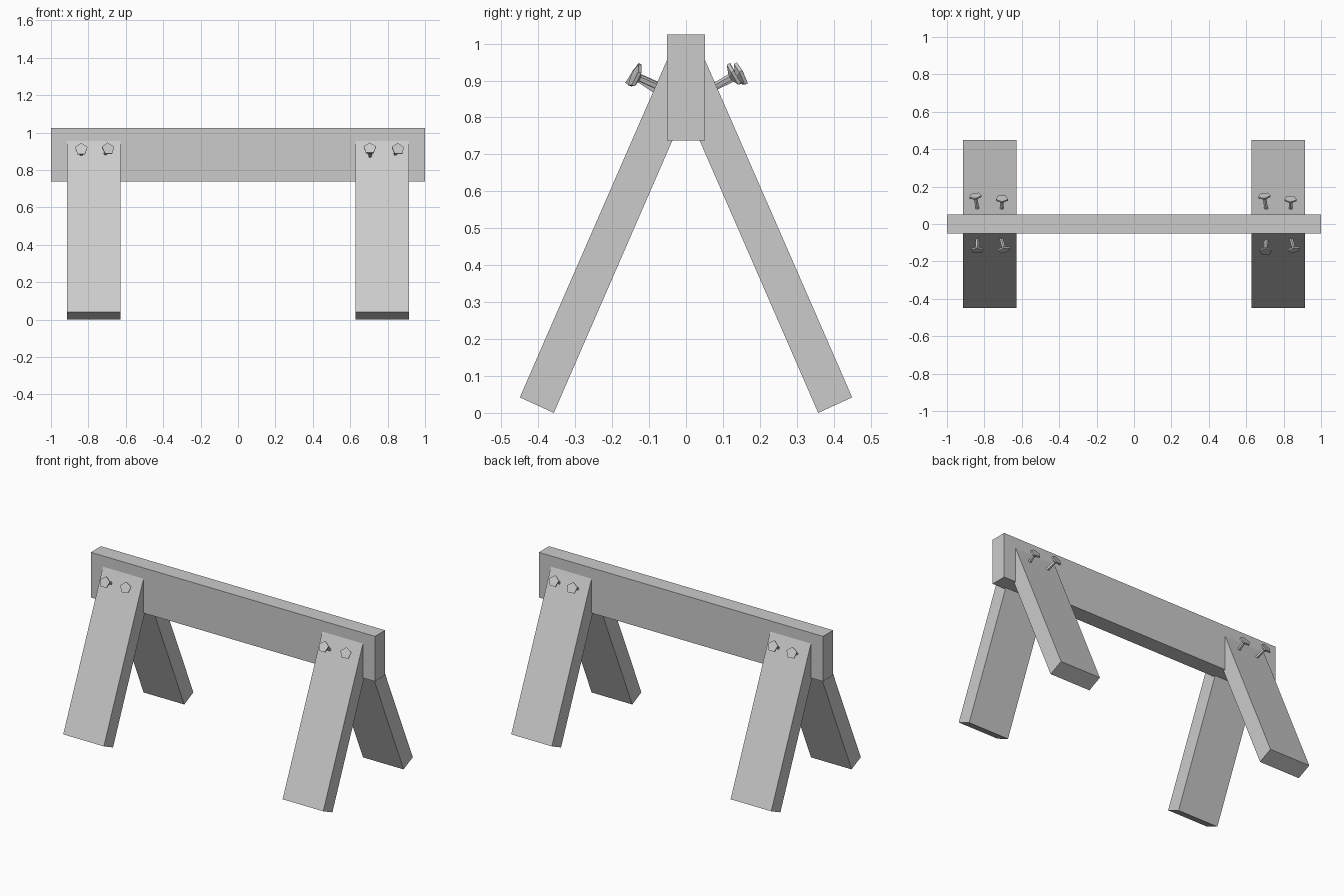
import bpy, bmesh, math
from mathutils import Vector

if "Cube" in bpy.data.objects:
    bpy.data.objects.remove(bpy.data.objects["Cube"])


def make_object(name, bm):
    bmesh.ops.recalc_face_normals(bm, faces=bm.faces)
    mesh = bpy.data.meshes.new(name)
    bm.to_mesh(mesh)
    bm.free()
    ob = bpy.data.objects.new(name, mesh)
    bpy.context.collection.objects.link(ob)
    return ob


def prism(name, profile, x0, x1):
    """Extrude a (y, z) profile along x."""
    bm = bmesh.new()
    face = bm.faces.new([bm.verts.new((x0, y, z)) for y, z in profile])
    ext = bmesh.ops.extrude_face_region(bm, geom=[face])
    moved = [v for v in ext["geom"] if isinstance(v, bmesh.types.BMVert)]
    bmesh.ops.translate(bm, verts=moved, vec=(x1 - x0, 0, 0))
    return make_object(name, bm)


def nail(name, base, head):
    """Five-sided nail: shaft buried in the wood, flared flat head."""
    base, head = Vector(base), Vector(head)
    axis = (head - base).normalized()
    up = (Vector((0, 0, 1)) - axis * axis.z).normalized()
    side = axis.cross(up)
    bm = bmesh.new()
    rings = []
    # (distance from head centre, radius)
    for d, r in ((-0.15, 0.010), (-0.012, 0.010), (-0.003, 0.034), (0.006, 0.035)):
        ring = []
        for i in range(5):
            a = math.tau * i / 5
            ring.append(bm.verts.new(head + axis * d + (up * math.cos(a) + side * math.sin(a)) * r))
        rings.append(ring)
    for lo, hi in zip(rings, rings[1:]):
        for i in range(5):
            j = (i + 1) % 5
            bm.faces.new((lo[i], lo[j], hi[j], hi[i]))
    bm.faces.new(rings[0])
    bm.faces.new(rings[-1])
    return make_object(name, bm)


# Top beam
prism("beam", [(-0.051, 0.738), (0.051, 0.738), (0.051, 1.025), (-0.051, 1.025)], -1, 1)

# Four splayed plank legs, upper ends sunk into the beam
leg = [(0.358, 0.0), (0.45, 0.042), (0.046, 0.968), (-0.046, 0.928)]
for end, s in (("front", -1), ("back", 1)):
    for side, cx in (("left", -0.772), ("right", 0.772)):
        prism(f"{end}_{side}_leg", [(y * s, z) for y, z in leg], cx - 0.143, cx + 0.143)

# Slightly crooked nails: base x, head x, head y, base z, head z
nails = {
    "front": (-1, [(-0.838, -0.838, 0.138, 0.885, 0.91), (-0.708, -0.695, 0.136, 0.89, 0.913),
                   (0.706, 0.705, 0.144, 0.875, 0.914), (0.842, 0.855, 0.136, 0.888, 0.911)]),
    "back": (1, [(-0.838, -0.848, 0.147, 0.885, 0.915), (-0.706, -0.706, 0.132, 0.887, 0.914),
                 (0.706, 0.697, 0.147, 0.885, 0.915), (0.837, 0.837, 0.130, 0.888, 0.914)]),
}
for end, (s, rows) in nails.items():
    for n, (bx, hx, hy, bz, hz) in enumerate(rows, 1):
        nail(f"{end}_nail_{n}", (bx, s * 0.085, bz), (hx, s * hy, hz))
